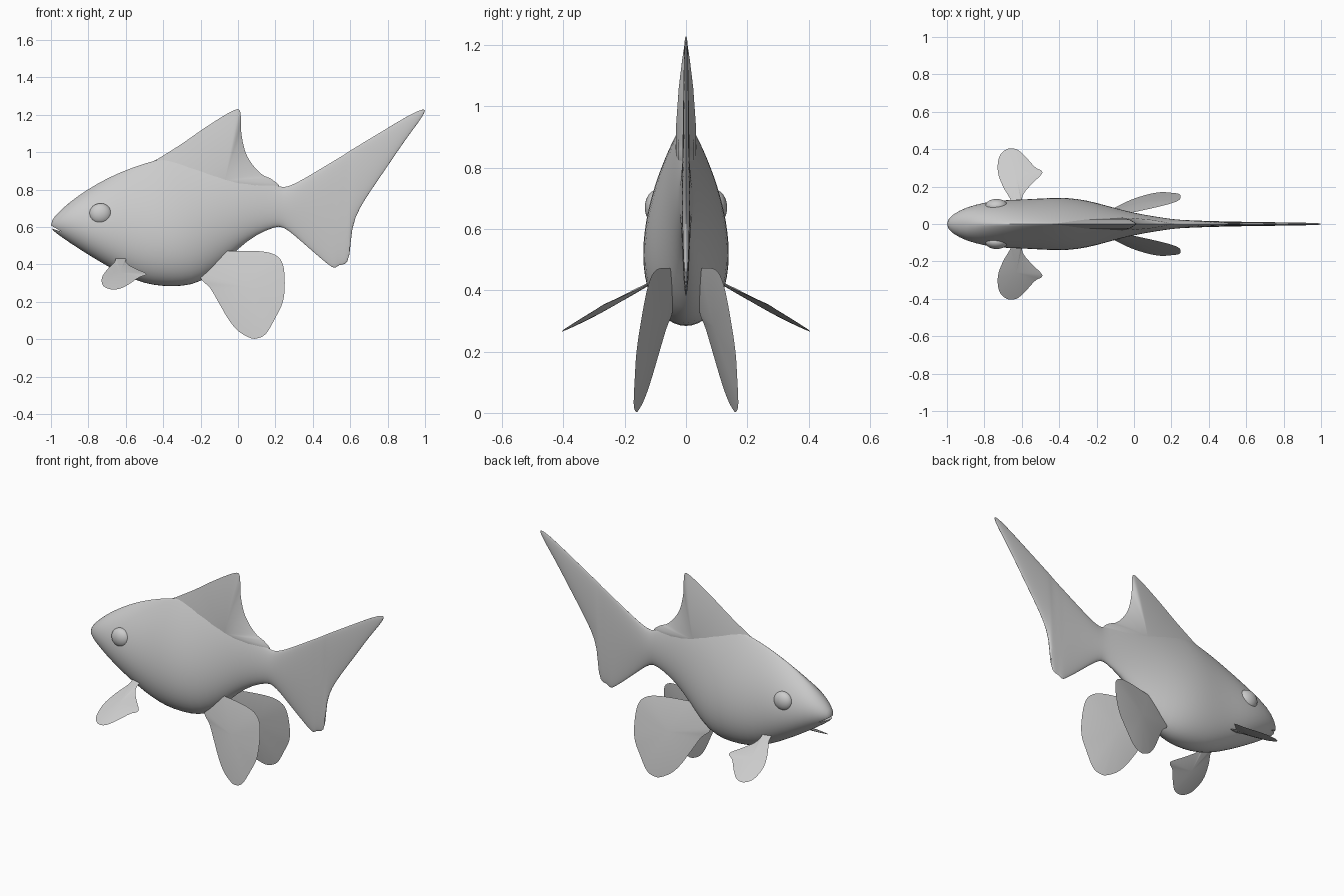
import bpy, bmesh, math
from mathutils import Vector

old = bpy.data.objects.get("Cube")
if old:
    bpy.data.objects.remove(old)

grey = bpy.data.materials.new("soft_grey")
grey.use_nodes = True
grey.diffuse_color = (0.6, 0.6, 0.6, 1)
grey.node_tree.nodes["Principled BSDF"].inputs["Base Color"].default_value = (0.6, 0.6, 0.6, 1)


def finish(name, bm, smooth=True):
    """Turn a bmesh into a shaded, coloured object."""
    bmesh.ops.recalc_face_normals(bm, faces=bm.faces)
    mesh = bpy.data.meshes.new(name)
    for face in bm.faces:
        face.smooth = smooth
    bm.to_mesh(mesh)
    bm.free()
    if smooth:
        mesh.set_sharp_from_angle(angle=math.radians(50))
    mesh.materials.append(grey)
    obj = bpy.data.objects.new(name, mesh)
    bpy.context.collection.objects.link(obj)
    return obj


def round_outline(points, steps=4):
    """Closed smooth curve through the points."""
    pts = [Vector(p) for p in points]
    count = len(pts)
    result = []
    for i in range(count):
        a, b, c, d = (pts[(i + k) % count] for k in (-1, 0, 1, 2))
        for s in range(steps):
            t = s / steps
            result.append(0.5 * (2 * b + (c - a) * t + (2 * a - 5 * b + 4 * c - d) * t ** 2
                                 + (3 * b - a - 3 * c + d) * t ** 3))
    return result


def fin(name, points, hub, thickness, place, axis):
    """Lens-shaped blade: thickest at the hub, thin at its outline."""
    bm = bmesh.new()
    outline = round_outline(points)
    hub, axis = Vector(hub), Vector(axis)
    count = len(outline)
    rim = [bm.verts.new(place(*p)) for p in outline]
    for side in (-1, 1):
        previous = rim
        for k in (0.95, 0.8, 0.55, 0.25):
            lift = axis * side * thickness * (1 - k * k)
            ring = [bm.verts.new(Vector(place(*hub.lerp(p, k))) + lift) for p in outline]
            for i in range(count):
                j = (i + 1) % count
                bm.faces.new((previous[i], previous[j], ring[j], ring[i]))
            previous = ring
        tip = bm.verts.new(Vector(place(*hub)) + axis * side * thickness)
        for i in range(count):
            bm.faces.new((previous[i], previous[(i + 1) % count], tip))
    return finish(name, bm)


# Body and tail: stations of x, underside, top, half width
stations = [
    (-1, .59, .63, .018), (-.97, .565, .67, .052), (-.9, .515, .735, .09),
    (-.8, .45, .805, .117), (-.7, .39, .862, .129), (-.6, .335, .907, .132),
    (-.5, .295, .942, .138), (-.4, .28, .97, .143), (-.3, .28, .97, .137),
    (-.2, .3, .96, .115), (-.1, .38, .945, .085), (0, .485, .92, .06),
    (.1, .56, .88, .042), (.2, .602, .825, .027), (.24, .603, .808, .023),
    (.3, .557, .828, .02), (.4, .467, .887, .016), (.49, .39, .942, .014),
    (.52, .372, .96, .013), (.54, .4, .972, .013), (.57, .392, .99, .012),
    (.6, .43, 1.01, .012), (.605, .6, 1.013, .012), (.65, .7, 1.04, .011),
    (.7, .78, 1.07, .01), (.8, .925, 1.13, .009), (.9, 1.075, 1.19, .007),
    (.97, 1.165, 1.226, .006), (1, 1.215, 1.23, .003),
]
HALF = 14
bm = bmesh.new()
rings = []
for x, low, high, width in stations:
    # Ridge makes the back narrow under the dorsal fin, rounder elsewhere
    ridge = 0.5 + 0.5 * math.sqrt(max(0, 1 - abs(x + 0.3) / 0.6))
    peak = 0.5 / (0.5 + ridge)
    norm = math.sqrt(peak) * (1 - peak) ** ridge
    ring = []
    for i in range(2 * HALF):
        angle = math.pi * i / HALF
        t = (1 - math.cos(angle)) / 2
        side = 0 if i % HALF == 0 else (1 if i < HALF else -1)
        y = side * width * math.sqrt(t) * max(0, 1 - t) ** ridge / norm
        ring.append(bm.verts.new((x, y, low + (high - low) * t)))
    rings.append(ring)
for a, b in zip(rings, rings[1:]):
    for i in range(2 * HALF):
        j = (i + 1) % (2 * HALF)
        bm.faces.new((a[i], a[j], b[j], b[i]))
bm.faces.new(rings[0])
bm.faces.new(rings[-1])
body = finish("body_and_tail", bm)
subdivision = body.modifiers.new("Smooth form", "SUBSURF")
subdivision.levels = subdivision.render_levels = 1

# Mouth: wedge cut into the snout
bm = bmesh.new()
sides = [[bm.verts.new((x, y, z)) for x, z in ((-.94, .573), (-1.05, .638), (-1.05, .61))]
         for y in (-.2, .2)]
for side in sides:
    bm.faces.new(side)
for i in range(3):
    j = (i + 1) % 3
    bm.faces.new((sides[0][i], sides[0][j], sides[1][j], sides[1][i]))
cutter = finish("mouth_cutter", bm, smooth=False)
cutter.hide_render = True
cutter.hide_set(True)
cut = body.modifiers.new("Mouth", "BOOLEAN")
cut.operation = "DIFFERENCE"
cut.object = cutter

# Dorsal fin
fin("dorsal_fin",
    [(-.55, .89), (-.43, .963), (-.3, 1.045), (-.2, 1.115), (-.1, 1.18), (-.03, 1.22),
     (.005, 1.228), (.015, 1.19), (.018, 1.1), (.04, 1), (.08, .93), (.13, .88),
     (.18, .855), (.22, .81), (.15, .74), (-.1, .72), (-.4, .78)],
    (-.07, .85), 0.034, lambda x, z: (x, 0, z), (0, 1, 0))

pelvic = [(-.2, .33), (-.15, .275), (-.1, .19), (-.05, .105), (0, .045), (.06, .009),
          (.1, .004), (.15, .03), (.2, .115), (.24, .2), (.25, .3), (.24, .4), (.2, .45),
          (.12, .47), (-.02, .472), (-.1, .465), (-.17, .42)]
pectoral = [(-.65, .08), (-.66, .13), (-.7, .2), (-.728, .28), (-.72, .36), (-.68, .4),
            (-.63, .4), (-.585, .365), (-.53, .305), (-.495, .285), (-.495, .265),
            (-.54, .22), (-.585, .17), (-.6, .13), (-.6, .08)]

for label, s in (("left", 1), ("right", -1)):
    # The fish swims toward -x, named here by its +y and -y flanks
    flank = "rear" if s > 0 else "front"
    fin(flank + "_pelvic_fin", pelvic, (.04, .28), 0.013,
        lambda x, z: (x, s * (.143 + .217 * x - .169 * z), z), (0, 1, 0))
    fin(flank + "_pectoral_fin", pectoral, (-.63, .26), 0.009,
        lambda x, y: (x, s * y, .42 - .536 * (y - .12) + .08 * (x + .64)), (0, 0, 1))

    # Eye
    bm = bmesh.new()
    bmesh.ops.create_uvsphere(bm, u_segments=32, v_segments=16, radius=0.06)
    bmesh.ops.scale(bm, vec=(1, 0.65, 0.95), verts=bm.verts)
    bmesh.ops.translate(bm, vec=(-.735, s * .095, .67), verts=bm.verts)
    finish(flank + "_eye", bm)
